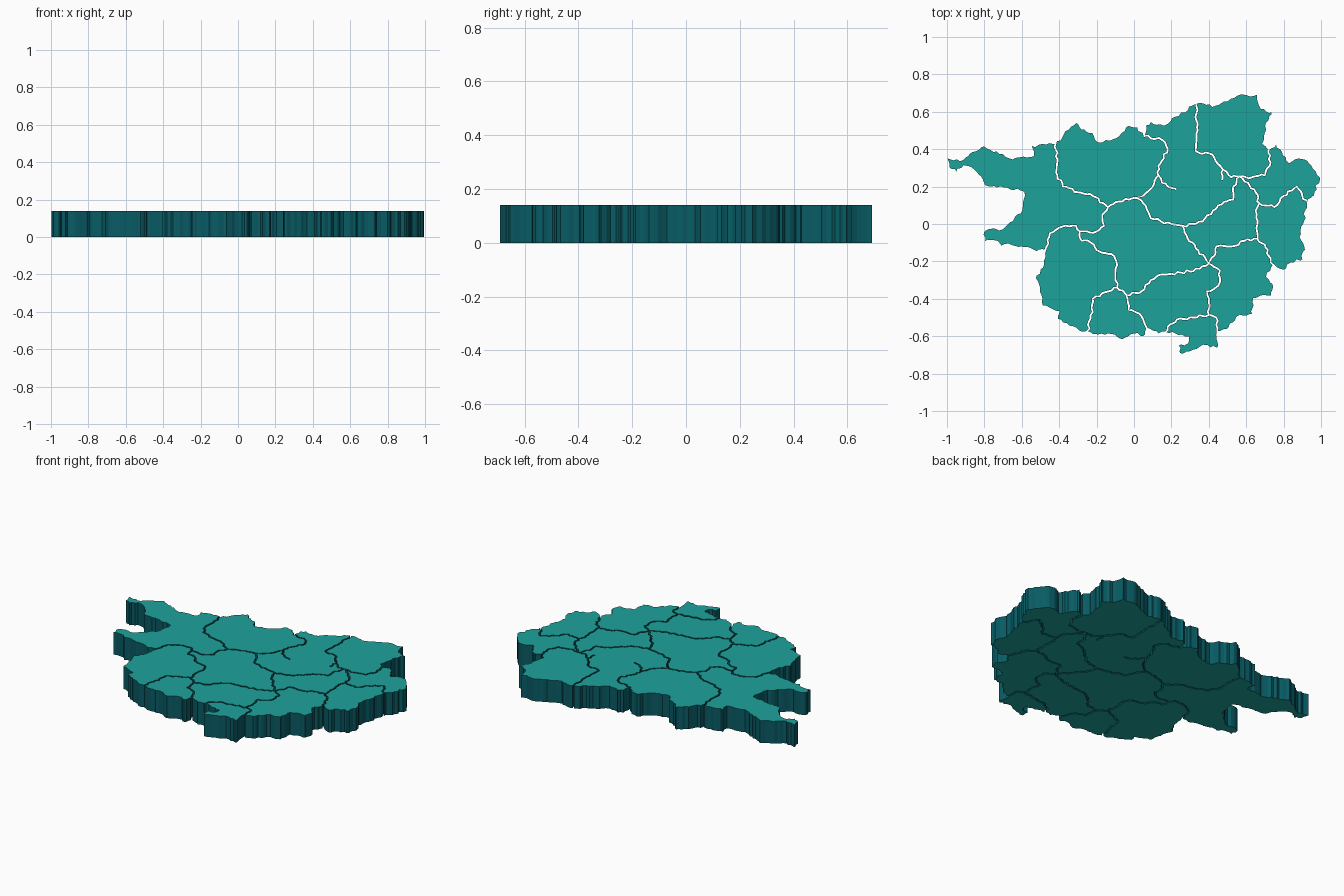
import bpy, bmesh, math, random
from mathutils import Vector

if "Cube" in bpy.data.objects:
    bpy.data.objects.remove(bpy.data.objects["Cube"])

random.seed(4)
HEIGHT, GAP, STEP, ROUGH = 0.14, 0.005, 0.018, 0.0075


def material(name, rgb):
    m = bpy.data.materials.new(name)
    m.diffuse_color = (*rgb, 1)
    m.use_nodes = True
    m.node_tree.nodes["Principled BSDF"].inputs["Base Color"].default_value = m.diffuse_color
    return m


teal = material("teal", (0.012, 0.36, 0.33))
dark_teal = material("dark teal", (0.0025, 0.105, 0.128))

# Junctions: capitals on the coast, small letters inland
node = dict(A=(-.42, .43), B=(.055, .47), C=(.33, .645), D=(.72, .40), E=(.93, .11),
            F=(.745, -.22), G=(.445, -.575), H=(.17, -.58), I=(.07, -.56), J=(-.25, -.575),
            K=(-.475, -.14), a=(-.14, .09), b=(.01, .14), c=(-.29, -.04), d=(-.09, -.34),
            e=(-.04, -.38), f=(.40, -.21), g=(.40, -.485), h=(.26, -.01), i=(.565, .255),
            j=(.66, -.08), k=(.67, .11), l=(.13, .26), m=(.475, .29))
borders = {}


def border(key, *mid):
    """Border between two junctions, broken up into a ragged line."""
    pts = [Vector(p) for p in (node[key[0]], *mid, node[key[1]])]
    line = [pts[0]]
    for p, q in zip(pts, pts[1:]):
        n = max(1, round((q - p).length / STEP))
        side = Vector((p.y - q.y, q.x - p.x)).normalized()
        for s in range(1, n):
            line.append(p.lerp(q, s / n) + side * random.uniform(-ROUGH, ROUGH))
        line.append(q)
    borders[key] = line
    borders[key[::-1]] = line[::-1]


# Coast
border("KA", (-.52, -.15), (-.60, -.125), (-.67, -.11), (-.71, -.12), (-.73, -.095), (-.80, -.095),
       (-.805, -.04), (-.76, -.02), (-.72, -.03), (-.65, .02), (-.60, .08), (-.59, .17),
       (-.68, .19), (-.80, .205), (-.82, .25), (-.86, .29), (-.91, .31), (-.95, .275), (-.99, .30),
       (-1, .355), (-.93, .34), (-.88, .38), (-.80, .42), (-.75, .39), (-.70, .38), (-.65, .35),
       (-.59, .365), (-.54, .365), (-.55, .42), (-.47, .43))
border("AB", (-.38, .48), (-.35, .51), (-.31, .545), (-.28, .51), (-.22, .49), (-.19, .44),
       (-.13, .45), (-.07, .49), (-.03, .53), (.02, .52))
border("BC", (.06, .53), (.09, .55), (.16, .53), (.20, .57), (.27, .60), (.29, .63))
border("CD", (.37, .65), (.42, .63), (.48, .66), (.55, .69), (.66, .695), (.68, .62), (.74, .60),
       (.71, .54), (.70, .47), (.69, .43))
border("DE", (.76, .43), (.80, .37), (.83, .33), (.88, .355), (.93, .34), (.96, .30), (.998, .25),
       (.97, .17))
border("EF", (.92, .07), (.91, 0), (.89, -.07), (.915, -.12), (.905, -.19), (.84, -.21), (.80, -.25))
border("FG", (.71, -.28), (.745, -.32), (.735, -.385), (.64, -.40), (.635, -.485), (.55, -.50),
       (.50, -.565))
border("GH", (.455, -.655), (.41, -.665), (.37, -.65), (.30, -.685), (.245, -.695), (.235, -.65),
       (.285, -.635), (.29, -.605), (.22, -.59))
border("HI", (.13, -.59))
border("IJ", (.05, -.605), (0, -.59), (-.06, -.62), (-.14, -.59), (-.19, -.595))
border("JK", (-.28, -.58), (-.33, -.55), (-.41, -.51), (-.40, -.47), (-.49, -.44), (-.50, -.38),
       (-.53, -.29), (-.49, -.23))

# Inland borders
border("Aa", (-.41, .33), (-.41, .26), (-.38, .20), (-.30, .17), (-.22, .15))
border("ab", (-.08, .12))
border("ac", (-.17, .05), (-.16, -.01), (-.20, -.04))
border("cK", (-.31, -.01), (-.40, -.02), (-.45, -.05))
border("cd", (-.28, -.09), (-.23, -.10), (-.20, -.14), (-.12, -.16), (-.09, -.22), (-.10, -.28))
border("dJ", (-.17, -.37), (-.22, -.40), (-.22, -.47))
border("de")
border("eI", (-.03, -.46), (.03, -.48))
border("ef", (.04, -.36), (.09, -.30), (.15, -.27), (.25, -.26), (.35, -.24))
border("fg", (.46, -.25), (.45, -.33), (.39, -.36), (.40, -.42))
border("gG", (.44, -.50))
border("gH", (.32, -.50), (.23, -.51), (.18, -.55))
border("bh", (.05, .11), (.09, .03), (.20, 0))
border("hf", (.28, -.06), (.33, -.13))
border("hi", (.33, 0), (.38, .03), (.45, .10), (.53, .13), (.53, .20))
border("fj", (.43, -.17), (.44, -.12), (.52, -.12), (.59, -.09))
border("jk", (.66, 0), (.65, .07))
border("jF", (.70, -.11), (.72, -.17))
border("ki", (.65, .17), (.61, .22))
border("kE", (.75, .09), (.80, .15), (.87, .20), (.90, .15))
border("Di", (.73, .33), (.70, .26), (.63, .25))
border("Bl", (.15, .45), (.18, .40), (.13, .31))
border("lb", (.10, .20), (.05, .15))
border("lm", (.15, .22), (.22, .19), (.28, .14), (.38, .17), (.46, .21))
border("Cm", (.34, .50), (.33, .39), (.42, .37))
border("mi", (.52, .25))


def region(name, ring):
    """Close a ring of borders, shrink it to leave a gap, and extrude it."""
    loop = []
    for s, t in zip(ring, ring[1:] + ring[0]):
        loop += borders[s + t][:-1]
    n = len(loop)
    area = sum(loop[q - 1].cross(loop[q]) for q in range(n))
    if area < 0:
        loop.reverse()
    bm = bmesh.new()
    verts = []
    for q in range(n):
        u = (loop[q] - loop[q - 1]).normalized()
        v = (loop[(q + 1) % n] - loop[q]).normalized()
        d = u + v
        inward = Vector((-d.y, d.x)).normalized() if d.length > 1e-4 else Vector((0, 0))
        p = loop[q] + inward * GAP
        verts.append(bm.verts.new((p.x, p.y, 0)))
    base = bm.faces.new(verts)
    top = bmesh.ops.extrude_face_region(bm, geom=[base], use_keep_orig=True)["geom"]
    bmesh.ops.translate(bm, vec=(0, 0, HEIGHT),
                        verts=[g for g in top if isinstance(g, bmesh.types.BMVert)])
    bmesh.ops.recalc_face_normals(bm, faces=bm.faces)
    for f in bm.faces:  # dark walls, lighter top and bottom
        f.normal_update()
        f.material_index = 0 if abs(f.normal.z) > 0.5 else 1
    mesh = bpy.data.meshes.new(name)
    mesh.materials.append(teal)
    mesh.materials.append(dark_teal)
    bm.to_mesh(mesh)
    bm.free()
    bpy.context.collection.objects.link(bpy.data.objects.new(name, mesh))


# Map pieces
for name, ring in dict(west="KAac", north="ABlba", north_central="BCml", north_east="CDim",
                       far_east="DEki", east="EFjk", middle_east="ikjfh", middle="blmih",
                       centre="abhfedc", south_west="cdJK", south="deIJ", south_central="efgHI",
                       south_east="fjFGg", south_tip="gGH").items():
    region(name + "_region", ring)
